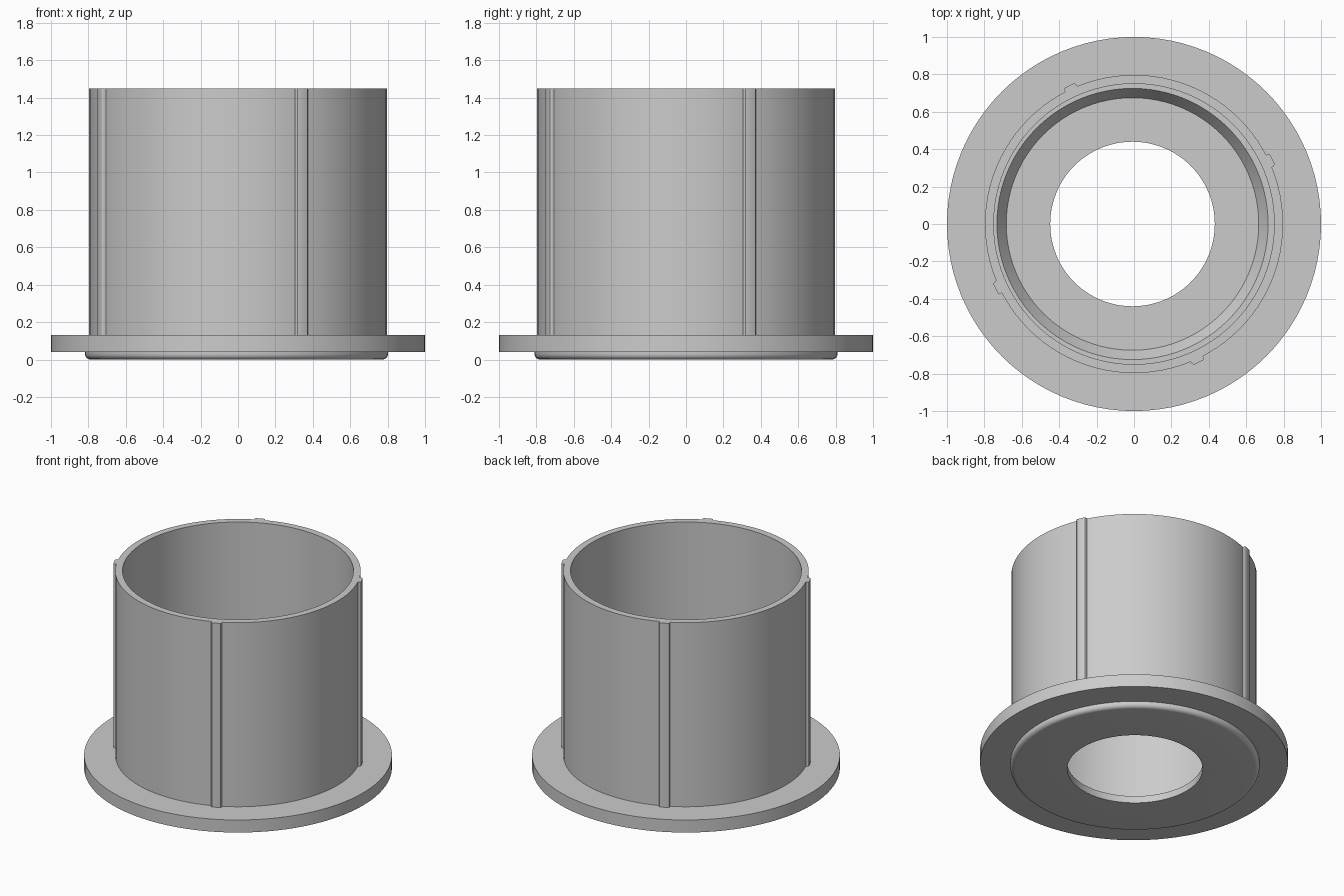
import bpy
import bmesh
import math
from mathutils import Matrix

cube = bpy.data.objects.get("Cube")
if cube:
    bpy.data.objects.remove(cube, do_unlink=True)

SEGMENTS = 96
FLANGE_TOP = 0.13
TOP = 1.45

grey = bpy.data.materials.new("plain grey")
grey.use_nodes = True
grey.diffuse_color = (0.6, 0.6, 0.6, 1)
grey.node_tree.nodes["Principled BSDF"].inputs["Base Color"].default_value = (0.6, 0.6, 0.6, 1)


def finish(name, bm):
    bmesh.ops.recalc_face_normals(bm, faces=bm.faces)
    mesh = bpy.data.meshes.new(name)
    bm.to_mesh(mesh)
    bm.free()
    mesh.materials.append(grey)
    obj = bpy.data.objects.new(name, mesh)
    bpy.context.collection.objects.link(obj)
    bpy.ops.object.select_all(action="DESELECT")
    obj.select_set(True)
    bpy.context.view_layer.objects.active = obj
    bpy.ops.object.shade_smooth_by_angle(angle=math.radians(30))
    return obj


def lathe(name, profile):
    """Revolve a closed (radius, height) profile around z."""
    bm = bmesh.new()
    rings = []
    for i in range(SEGMENTS):
        a = math.tau * i / SEGMENTS
        rings.append([bm.verts.new((r * math.cos(a), r * math.sin(a), z)) for r, z in profile])
    n = len(profile)
    for i, ring in enumerate(rings):
        after = rings[(i + 1) % SEGMENTS]
        for j in range(n):
            k = (j + 1) % n
            bm.faces.new((ring[j], after[j], after[k], ring[k]))
    return finish(name, bm)


# Sleeve with its wide flange
lathe("flanged_sleeve", [
    (0.75, 0.04), (1.0, 0.04), (1.0, FLANGE_TOP),
    (0.797, FLANGE_TOP), (0.797, TOP), (0.75, TOP)])

# Base plate: rounded lower rim, centre hole, sloped seat and ledge inside
fillet = [(0.78 + 0.03 * math.sin(t), 0.03 - 0.03 * math.cos(t))
          for t in (math.radians(15 * i) for i in range(7))]
base = lathe("base_plate", [(0.44, 0)] + fillet + [
    (0.81, 0.045), (0.775, 0.045), (0.775, FLANGE_TOP - 0.005),
    (0.725, FLANGE_TOP - 0.005), (0.675, 0.05), (0.44, 0.05)])
base.location.x = -0.008

# Four slim ribs with rounded outer corners
for i in range(4):
    bm = bmesh.new()
    bmesh.ops.create_cube(bm, size=1)
    bmesh.ops.scale(bm, vec=(0.04, 0.07, TOP - FLANGE_TOP), verts=bm.verts)
    bmesh.ops.translate(bm, vec=(0.797, 0, (TOP + FLANGE_TOP) / 2), verts=bm.verts)
    corners = [e for e in bm.edges if all(v.co.x > 0.8 for v in e.verts)
               and abs(e.verts[0].co.z - e.verts[1].co.z) > 1]
    bmesh.ops.bevel(bm, geom=corners, offset=0.012, segments=3, profile=0.5, affect="EDGES")
    turn = Matrix.Rotation(math.radians(25 + 90 * i), 3, "Z")
    bmesh.ops.rotate(bm, cent=(0, 0, 0), matrix=turn, verts=bm.verts)
    finish(f"rib_{i + 1}", bm)
